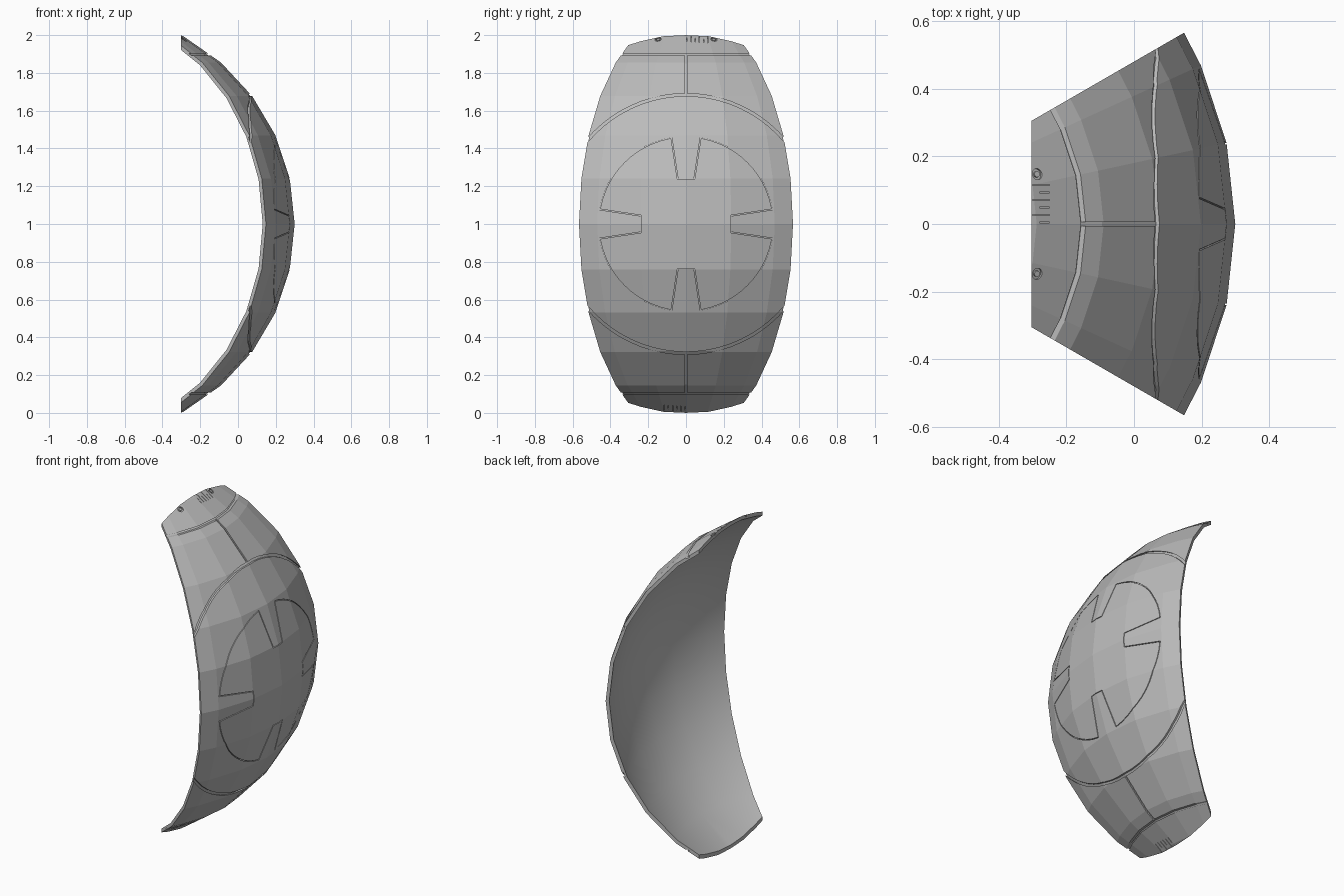
import bpy, bmesh
from math import sin, cos, radians, atan2, sqrt, pi
from mathutils import Vector, Matrix

if "Cube" in bpy.data.objects:
    bpy.data.objects.remove(bpy.data.objects["Cube"], do_unlink=True)

CENTRE = Vector((-0.833, 0, 1))
RADIUS = 1.133
SKIN = 0.008
STEP = 12.25

grey = bpy.data.materials.new("plain_grey")
grey.use_nodes = True
GREY = (0.5, 0.5, 0.5, 1)
grey.diffuse_color = GREY
grey.node_tree.nodes["Principled BSDF"].inputs["Base Color"].default_value = GREY


def add_object(name, bm):
    bmesh.ops.recalc_face_normals(bm, faces=bm.faces[:])
    mesh = bpy.data.meshes.new(name)
    bm.to_mesh(mesh)
    bm.free()
    mesh.materials.append(grey)
    obj = bpy.data.objects.new(name, mesh)
    bpy.context.collection.objects.link(obj)
    return obj


def shell(name, outer, inner):
    """Faceted slice of a hollow ball, trimmed flat at its two tips."""
    bm = bmesh.new()
    lons = [-30, -2 * STEP, -STEP, 0, STEP, 2 * STEP, 30]
    rows = []
    for i in range(-6, 7):
        lat = radians(i * STEP)
        rows.append([bm.verts.new((outer * cos(lat) * cos(radians(a)),
                                   outer * cos(lat) * sin(radians(a)),
                                   outer * sin(lat))) for a in lons])
    for low, high in zip(rows, rows[1:]):
        for j in range(len(lons) - 1):
            bm.faces.new((low[j], low[j + 1], high[j + 1], high[j]))
    new = bmesh.ops.extrude_face_region(bm, geom=bm.faces[:], use_keep_orig=True)["geom"]
    for v in new:
        if isinstance(v, bmesh.types.BMVert):
            v.co *= inner / outer
    bmesh.ops.translate(bm, verts=bm.verts[:], vec=CENTRE)
    cut = bmesh.ops.bisect_plane(bm, geom=bm.verts[:] + bm.edges[:] + bm.faces[:],
                                 plane_co=(-0.303, 0, 0), plane_no=(1, 0, 0),
                                 clear_inner=True)["geom_cut"]
    bmesh.ops.holes_fill(bm, edges=[e for e in cut if isinstance(e, bmesh.types.BMEdge)], sides=0)
    return add_object(name, bm)


def ring_prism(outer, inner):
    """Cutter along x between two matching outlines in the y-z plane."""
    bm = bmesh.new()
    loops = [[bm.verts.new((x, y, z + 1)) for y, z in pts]
             for x, pts in ((0, outer), (0.4, outer), (0.4, inner), (0, inner))]
    n = len(outer)
    for k in range(4):
        a, b = loops[k], loops[(k + 1) % 4]
        for i in range(n):
            j = (i + 1) % n
            bm.faces.new((a[i], a[j], b[j], b[i]))
    return add_object("cutter", bm)


def box(centre, size, turn=None):
    bm = bmesh.new()
    bmesh.ops.create_cube(bm, size=1, matrix=Matrix.Translation(centre) @ Matrix.Diagonal((*size, 1)))
    return add_object("cutter", bm)


def radial_cylinder(name, spot, radius, low, high):
    """Cylinder pointing out of the ball at the given direction."""
    bm = bmesh.new()
    turn = spot.to_track_quat('Z', 'Y').to_matrix().to_4x4()
    bmesh.ops.create_cone(bm, cap_ends=True, segments=16, radius1=radius, radius2=radius,
                          depth=high - low,
                          matrix=Matrix.Translation(CENTRE + spot * (low + high) / 2) @ turn)
    return add_object(name, bm)


def carve(target, cutter):
    mod = target.modifiers.new("carve", 'BOOLEAN')
    mod.operation, mod.solver, mod.object = 'DIFFERENCE', 'EXACT', cutter
    bpy.context.view_layer.objects.active = target
    bpy.ops.object.modifier_apply(modifier=mod.name)
    bpy.data.objects.remove(cutter, do_unlink=True)


def circle(r, n=72):
    return [(r * cos(2 * pi * i / n), r * sin(2 * pi * i / n)) for i in range(n)]


def notched_disc(d):
    """Round panel with four tapered notches, shrunk by d."""
    r, base, narrow, wide = 0.465 - d, 0.24 - d, 0.042 + d, 0.075 + d
    rim = sqrt(r * r - wide * wide)
    start = atan2(wide, rim)
    quarter = [(rim, -wide), (base, -narrow), (base, narrow)]
    for i in range(13):
        a = start + (pi / 2 - 2 * start) * i / 12
        quarter.append((r * cos(a), r * sin(a)))
    pts = []
    for c, s in ((1, 0), (0, 1), (-1, 0), (0, -1)):
        pts += [(c * y - s * z, s * y + c * z) for y, z in quarter[:-1]]
    return pts


# Thin outer skin over a solid backing, so cuts in the skin read as grooves
backing = shell("inner_shell", RADIUS - SKIN, RADIUS - 0.02)
skin = shell("outer_skin", RADIUS, RADIUS - SKIN)

# Seams: large ring and notched round panel
carve(skin, ring_prism(circle(0.691), circle(0.677)))
carve(skin, ring_prism(notched_disc(0), notched_disc(0.004)))

# Seams and slots at both tips
for side in (1, -1):
    carve(skin, box((0, 0, 1 + side * 0.897), (2, 2, 0.01)))
    carve(skin, box((0, 0, 1 + side * 0.79), (2, 0.011, 0.214)))
    for i in range(6):
        length = 0.03 + 0.02 * (i % 2)
        carve(skin, box((-0.25 - length / 2, side * (0.005 + 0.022 * i), 1 + side * 0.98),
                        (length, 0.003, 0.1)))

# Two recessed screws on the upper tip
for side, label in ((1, "left"), (-1, "right")):
    spot = Vector((0.548, side * 0.148, 0.98)).normalized()
    carve(skin, radial_cylinder("cutter", spot, 0.017, RADIUS - 0.03, RADIUS + 0.03))
    radial_cylinder("screw_" + label, spot, 0.009, RADIUS - 0.015, RADIUS - 0.004)

# Smooth hollow side, flat facets elsewhere
for face in backing.data.polygons:
    face.use_smooth = face.normal.dot((face.center - CENTRE).normalized()) < -0.9
